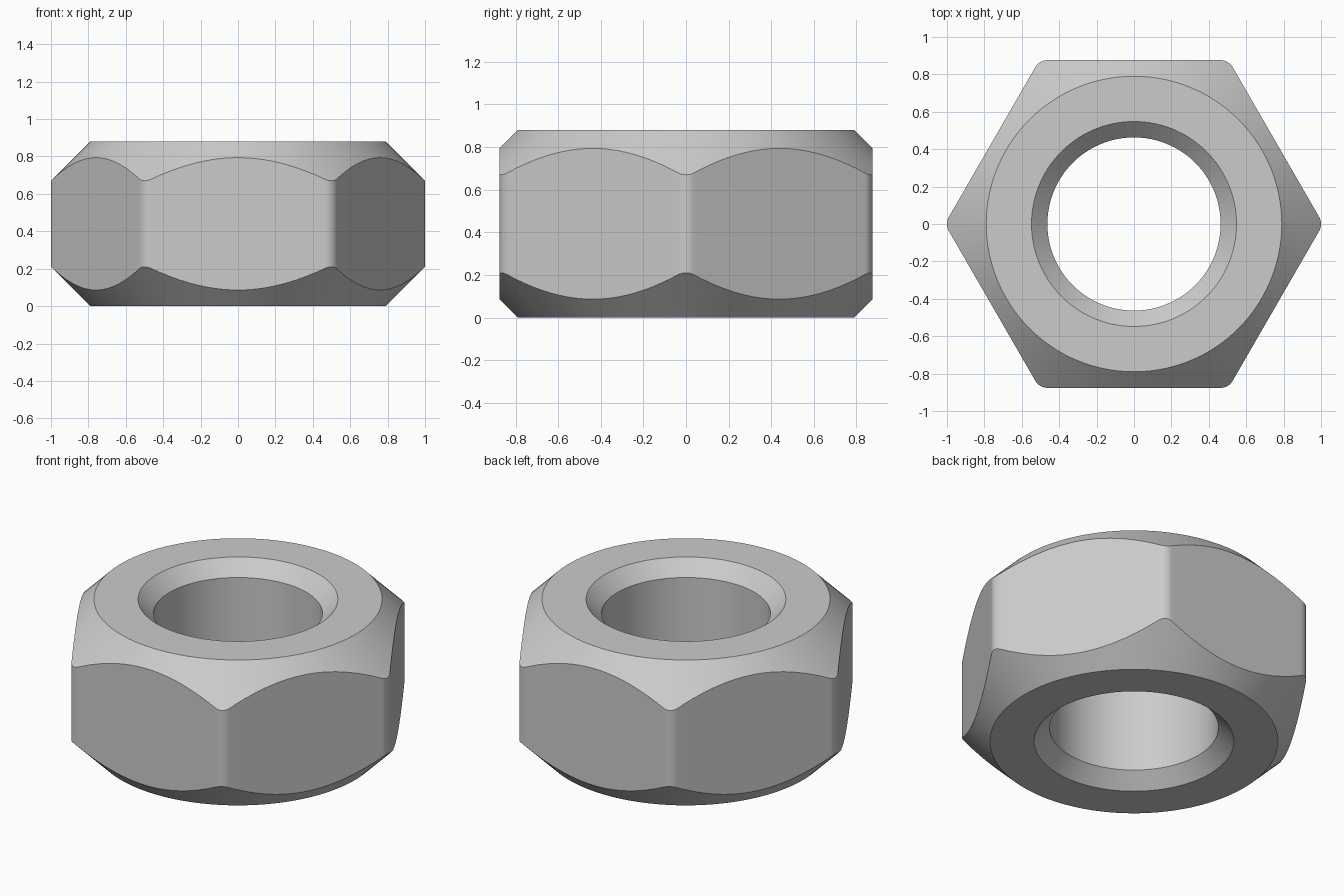
import bpy
import bmesh
from math import atan2, cos, hypot, pi, sin, sqrt

default = bpy.data.objects.get("Cube")
if default:
    bpy.data.objects.remove(default, do_unlink=True)

HEIGHT = 0.88
FILLET = 0.075       # rounding of the six vertical corners
FACE_R = 0.79        # flat ring where the outer chamfer starts
RIM_R = 0.548        # mouth of the countersink
BORE_R = 0.463
FILLET_STEPS, FLAT_STEPS = 8, 20


def rounded_hexagon():
    """Outline with corners on the x axis, as (radius, angle) pairs."""
    centre = 1 - FILLET
    half_flat = centre / 2
    apothem = centre * sqrt(3) / 2 + FILLET
    outline = []
    for side in range(6):
        turn = side * pi / 3
        for i in range(FILLET_STEPS + 1):
            a = (i / FILLET_STEPS - 0.5) * pi / 3
            x, y = centre + FILLET * cos(a), FILLET * sin(a)
            outline.append((hypot(x, y), turn + atan2(y, x)))
        for i in range(1, FLAT_STEPS):
            t = (2 * i / FLAT_STEPS - 1) * half_flat
            outline.append((hypot(apothem, t), turn + pi / 6 + atan2(t, apothem)))
    return outline


def section(radius):
    """Closed cross-section with 45 degree chamfers, meeting the outer wall at radius."""
    sink = RIM_R - BORE_R
    chamfer = radius - FACE_R
    lower = [(BORE_R, sink), (RIM_R, 0), (FACE_R, 0), (radius, chamfer)]
    return lower + [(r, HEIGHT - z) for r, z in reversed(lower)]


# Nut body: sweep the section around the rounded hexagon
bm = bmesh.new()
rings = [[bm.verts.new((r * cos(a), r * sin(a), z)) for r, z in section(radius)]
         for radius, a in rounded_hexagon()]
for k, ring in enumerate(rings):
    after = rings[(k + 1) % len(rings)]
    for j in range(len(ring)):
        n = (j + 1) % len(ring)
        bm.faces.new((ring[j], after[j], after[n], ring[n]))
bmesh.ops.recalc_face_normals(bm, faces=bm.faces)
mesh = bpy.data.meshes.new("hex_nut")
bm.to_mesh(mesh)
bm.free()
nut = bpy.data.objects.new("hex_nut", mesh)
bpy.context.collection.objects.link(nut)

# Plain grey metal
steel = bpy.data.materials.new("steel_grey")
steel.use_nodes = True
colour = (0.6, 0.6, 0.6, 1)
steel.diffuse_color = colour
steel.node_tree.nodes["Principled BSDF"].inputs["Base Color"].default_value = colour
mesh.materials.append(steel)

# Smooth cone, bore and fillets, crisp chamfer edges
bpy.ops.object.select_all(action="DESELECT")
nut.select_set(True)
bpy.context.view_layer.objects.active = nut
bpy.ops.object.shade_smooth_by_angle(angle=pi / 6)
